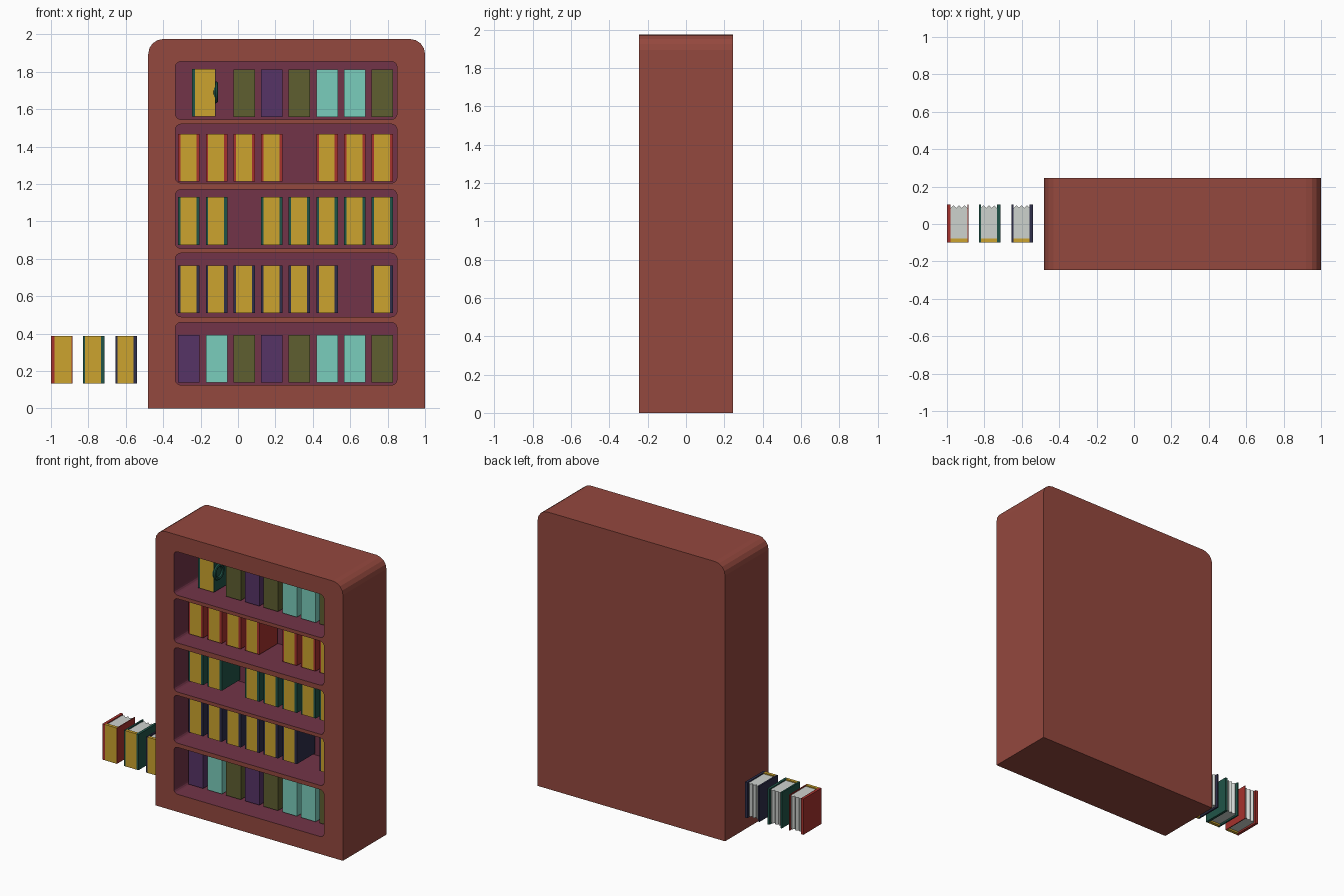
import bpy, bmesh, math

if "Cube" in bpy.data.objects:
    bpy.data.objects.remove(bpy.data.objects["Cube"])


def srgb(r, g, b):
    f = lambda c: c / 12.92 if c <= 0.04045 else ((c + 0.055) / 1.055) ** 2.4
    return (f(r / 255), f(g / 255), f(b / 255), 1)


COLOURS = {
    "case_brown": (148, 72, 62), "recess_maroon": (114, 52, 72),
    "spine_gold": (204, 164, 46), "page_white": (206, 210, 206),
    "teal": (122, 205, 188), "olive": (94, 94, 48), "purple": (86, 52, 102),
    "red": (166, 50, 45), "green": (32, 84, 72), "navy": (46, 46, 74),
}
MATS = {}
for name, rgb in COLOURS.items():
    MATS[name] = bpy.data.materials.new(name)
    MATS[name].diffuse_color = srgb(*rgb)


def add_prism(bm, pts, axis, a, b, mat=0):
    """Extrude a 2D outline: axis 'y' takes (x, z) points, axis 'z' takes (x, y)."""
    put = (lambda p, t: (p[0], t, p[1])) if axis == "y" else (lambda p, t: (p[0], p[1], t))
    lo = [bm.verts.new(put(p, a)) for p in pts]
    hi = [bm.verts.new(put(p, b)) for p in pts]
    n = len(pts)
    faces = [bm.faces.new(lo), bm.faces.new(hi)]
    faces += [bm.faces.new((lo[i], lo[(i + 1) % n], hi[(i + 1) % n], hi[i])) for i in range(n)]
    for f in faces:
        f.material_index = mat


def finish(bm, name, mats):
    bmesh.ops.recalc_face_normals(bm, faces=bm.faces)
    me = bpy.data.meshes.new(name)
    bm.to_mesh(me)
    bm.free()
    for m in mats:
        me.materials.append(MATS[m])
    ob = bpy.data.objects.new(name, me)
    bpy.context.collection.objects.link(ob)
    return ob


def rounded(x0, x1, z0, z1, r, low_round=True, seg=4):
    """Rectangle outline with rounded corners (optionally only the top ones)."""
    corners = [(x1 - r, z1 - r, 0), (x0 + r, z1 - r, 90)]
    if low_round:
        corners += [(x0 + r, z0 + r, 180), (x1 - r, z0 + r, 270)]
    pts = []
    for cx, cz, start in corners:
        for i in range(seg + 1):
            t = math.radians(start + 90 * i / seg)
            pts.append((cx + r * math.cos(t), cz + r * math.sin(t)))
    if not low_round:
        pts += [(x0, z0), (x1, z0)]
    return pts


def rect(x0, x1, y0, y1):
    return [(x0, y0), (x1, y0), (x1, y1), (x0, y1)]


# bookcase body with five rounded recesses
bm = bmesh.new()
add_prism(bm, rounded(-0.48, 1.0, 0, 1.975, 0.08, False), "y", -0.245, 0.245)
case = finish(bm, "bookcase", ["case_brown", "recess_maroon"])
bm = bmesh.new()
for z0, z1 in [(0.125, 0.46), (0.49, 0.83), (0.855, 1.17), (1.205, 1.52), (1.545, 1.855)]:
    add_prism(bm, rounded(-0.335, 0.85, z0, z1, 0.03), "y", -0.35, 0.12)
cutter = finish(bm, "recess_cutter", [])
cutter.hide_render = True
mod = case.modifiers.new("recesses", "BOOLEAN")
mod.operation, mod.solver, mod.object = "DIFFERENCE", "EXACT", cutter
bpy.context.view_layer.objects.active = case
bpy.ops.object.modifier_apply(modifier=mod.name)
bpy.data.objects.remove(cutter)
# every face lying inside the recess volume is maroon
for p in case.data.polygons:
    x, y, z = p.center
    p.material_index = int(-0.34 < x < 0.855 and -0.24 < y < 0.24 and 0.12 < z < 1.86)


def book(name, x, z, cover, spine, w=0.115, h=0.255, left=0.012, right=0.018):
    """Two boards, a spine at the front and a page block with a wavy fore edge."""
    bm = bmesh.new()
    x1, z1 = x + w, z + h
    add_prism(bm, rect(x, x + left, -0.1, 0.105), "z", z, z1)
    add_prism(bm, rect(x1 - right, x1, -0.1, 0.105), "z", z, z1)
    a, b = x + left, x1 - right
    add_prism(bm, rect(a, b, -0.1, -0.078), "z", z, z1, 1)
    edge = [(b + (a - b) * i / 6, 0.1 if i % 2 else 0.086) for i in range(7)]
    add_prism(bm, [(a, -0.078), (b, -0.078)] + edge, "z", z + 0.012, z1 - 0.008, 2)
    return finish(bm, name, [cover, spine, "page_white"])


SLOTS = [-0.32, -0.172, -0.023, 0.124, 0.271, 0.42, 0.568, 0.715]

# three full rows, each with one gap
for row, (z, cover, gap) in enumerate([(0.51, "navy", 6), (0.875, "green", 2), (1.212, "red", 4)]):
    for i, x in enumerate(SLOTS):
        if i != gap:
            book(f"{cover}_book_{i}", x, z, cover, "spine_gold")

# plain books on the bottom and top rows
BOTTOM = ["purple", "teal", "olive", "purple", "olive", "teal", "teal", "olive"]
TOP = [None, None, "olive", "purple", "olive", "teal", "teal", "olive"]
for label, z, colours in [("bottom", 0.138, BOTTOM), ("top", 1.558, TOP)]:
    for i, c in enumerate(colours):
        if c:
            book(f"{label}_{c}_book_{i}", SLOTS[i], z, c, c)

# the three loose books beside the case
book("loose_red_book", -1.0, 0.132, "red", "spine_gold", left=0.02, right=0.006)
book("loose_green_book", -0.83, 0.132, "green", "spine_gold")
book("loose_navy_book", -0.655, 0.132, "navy", "spine_gold")

# special book with a ring on its side
book("ring_book", -0.245, 1.56, "green", "spine_gold", w=0.125, left=0.015, right=0.003)
bpy.ops.mesh.primitive_torus_add(location=(-0.119, -0.05, 1.69), rotation=(0, math.pi / 2, 0),
                                 major_radius=0.046, minor_radius=0.013,
                                 major_segments=20, minor_segments=8)
ring = bpy.context.object
ring.name = "book_ring"
ring.data.materials.append(MATS["green"])
bpy.ops.object.shade_smooth_by_angle()

for m in bpy.data.materials:
    if m.users and not m.is_grease_pencil:
        m.use_nodes = True
        m.node_tree.nodes["Principled BSDF"].inputs["Base Color"].default_value = m.diffuse_color
